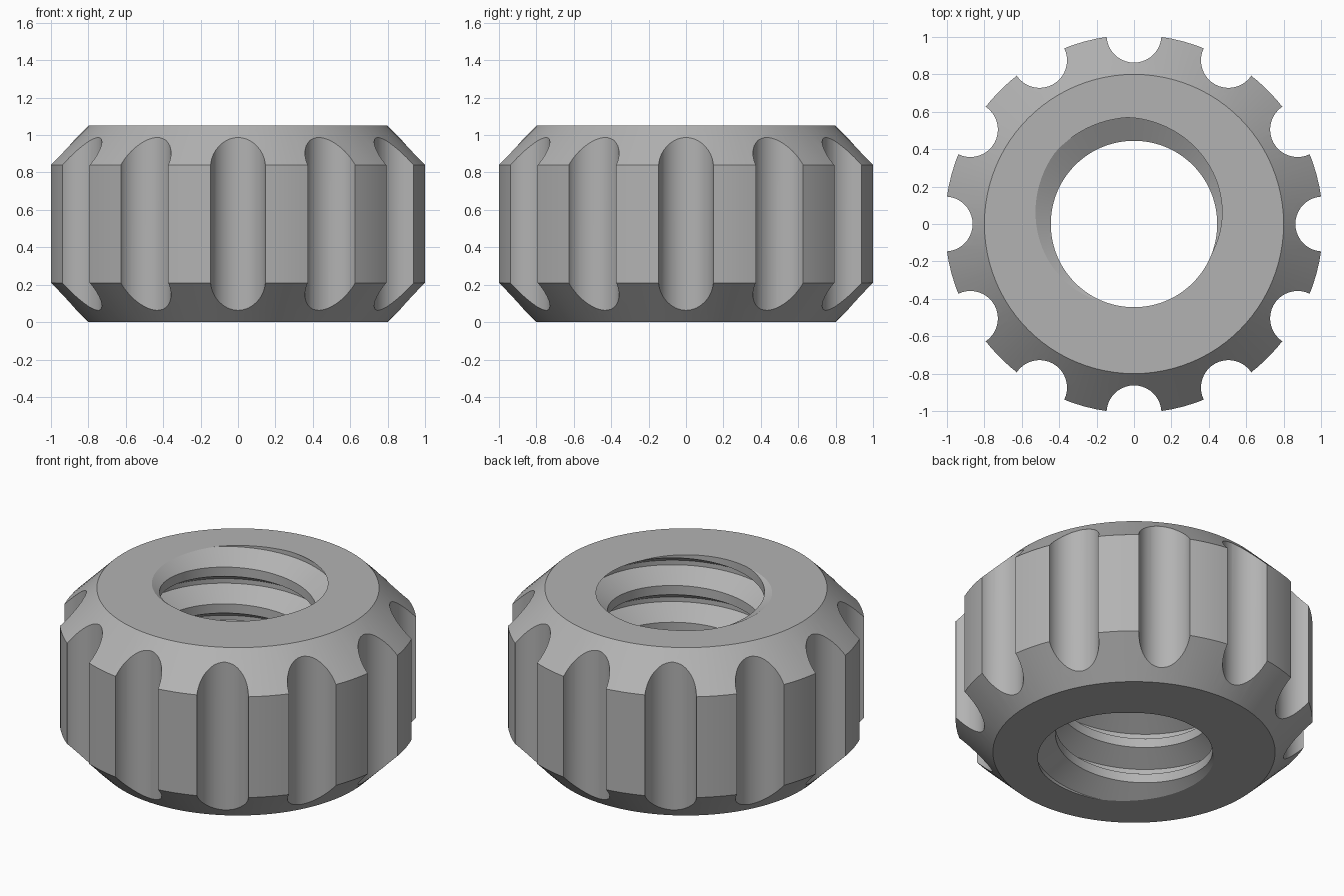
import bpy, bmesh
from math import pi, cos, sin, floor

H = 1.05            # height of the nut
PITCH = 0.23        # thread pitch
R_MINOR, R_MAJOR = 0.445, 0.57
COLS = 96           # steps round the axis
PHASE = 0.32        # turn at which the groove opens on the top face

cube = bpy.data.objects.get("Cube")
if cube:
    bpy.data.objects.remove(cube)

grey = bpy.data.materials.new("steel_grey")
grey.use_nodes = True
grey.diffuse_color = (0.45, 0.45, 0.45, 1)
grey.node_tree.nodes["Principled BSDF"].inputs["Base Color"].default_value = (0.45, 0.45, 0.45, 1)


def thread_radius(z, turn):
    """Trapezoid thread: groove flat, flank, crest flat, flank."""
    t = (z - H) / PITCH - (turn - PHASE)
    d = abs(t - floor(t + 0.5))               # distance from groove centre
    k = min(max((d - 1 / 16) / (3 / 8 - 1 / 16), 0), 1)
    return R_MAJOR + (R_MINOR - R_MAJOR) * k


def column_points(turn):
    """One slice from the bottom rim, up the bore, over the outside and back."""
    pts = []
    for n in range(-7, 3):
        for corner in (-3 / 8, -1 / 16, 1 / 16, 3 / 8):
            z = H + PITCH * (n + corner + turn - PHASE)
            z = min(max(z, 0), H)
            pts.append((thread_radius(z, turn), z))
    return pts + [(0.8, H), (1.011, 0.84), (1.011, 0.21), (0.8, 0)]


def add_object(name, bm):
    mesh = bpy.data.meshes.new(name)
    bmesh.ops.recalc_face_normals(bm, faces=bm.faces)
    bm.to_mesh(mesh)
    bm.free()
    ob = bpy.data.objects.new(name, mesh)
    bpy.context.collection.objects.link(ob)
    mesh.materials.append(grey)
    return ob


# Chamfered ring with a helical thread in its bore
bm = bmesh.new()
slices = []
for i in range(COLS + 1):
    turn = i / COLS
    a = 2 * pi * (i % COLS) / COLS
    slices.append([bm.verts.new((r * cos(a), r * sin(a), z)) for r, z in column_points(turn)])
for left, right in zip(slices, slices[1:]):
    for k in range(len(left)):
        j = (k + 1) % len(left)
        bm.faces.new((left[k], right[k], right[j], left[j]))
bmesh.ops.remove_doubles(bm, verts=bm.verts, dist=1e-5)
nut = add_object("threaded_nut", bm)

# Twelve round grip flutes
bm = bmesh.new()
for i in range(12):
    a = i * pi / 6
    made = bmesh.ops.create_cone(bm, cap_ends=True, segments=40, radius1=0.147, radius2=0.147, depth=2)
    bmesh.ops.translate(bm, verts=made["verts"], vec=(1.01 * cos(a), 1.01 * sin(a), H / 2))
flutes = add_object("flute_cutter", bm)
flutes.hide_render = True

cut = nut.modifiers.new("grip_flutes", 'BOOLEAN')
cut.operation = 'DIFFERENCE'
cut.solver = 'EXACT'
cut.object = flutes
bpy.ops.object.select_all(action='DESELECT')
bpy.context.view_layer.objects.active = nut
nut.select_set(True)
bpy.ops.object.modifier_apply(modifier=cut.name)
bpy.data.objects.remove(flutes)
bpy.ops.object.shade_smooth_by_angle(angle=pi / 6)
